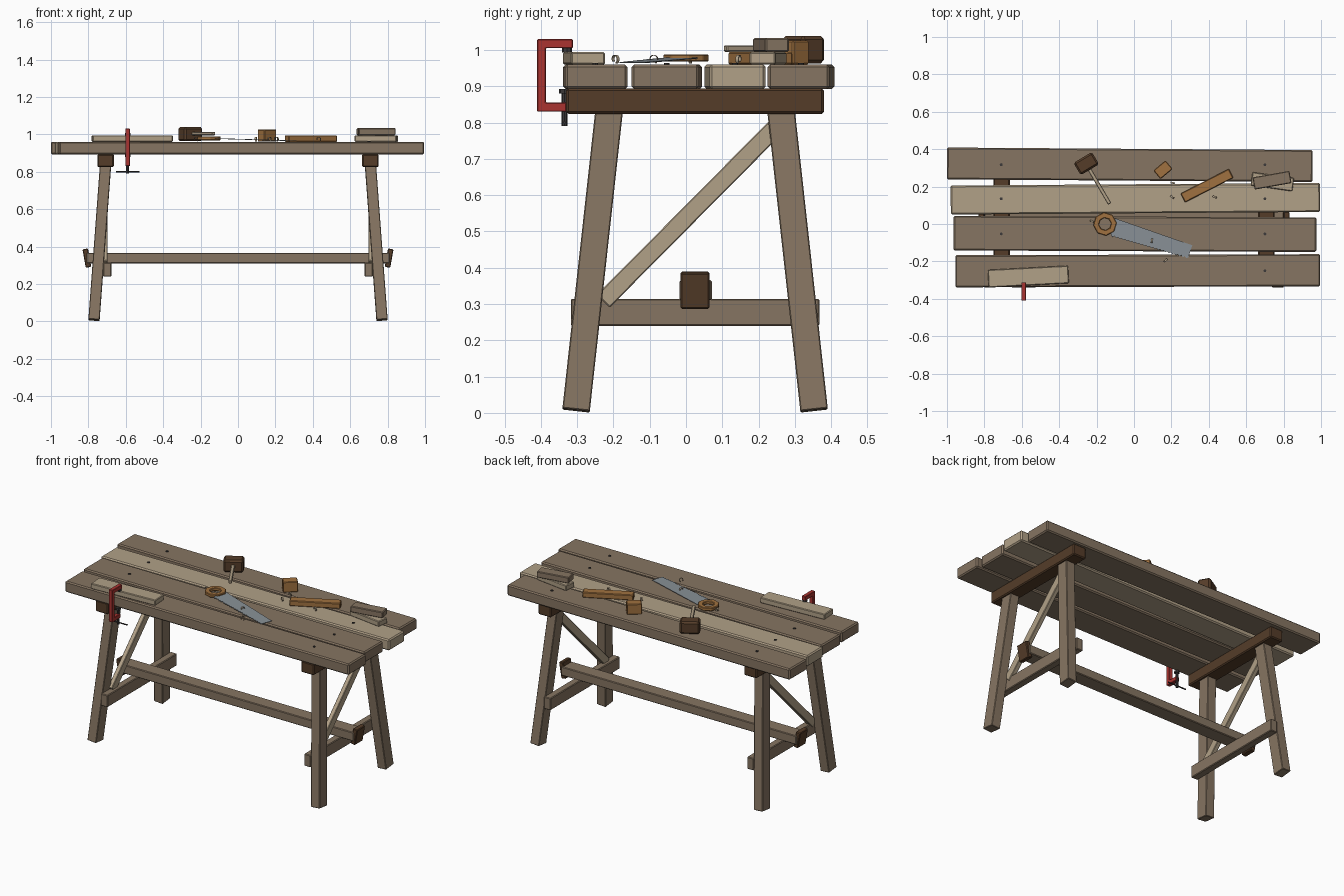
import bpy, bmesh, math
from math import radians, cos, sin, pi
from mathutils import Vector, Matrix

cube = bpy.data.objects.get("Cube")
if cube:
    bpy.data.objects.remove(cube, do_unlink=True)


def material(name, r, g, b):
    m = bpy.data.materials.new(name)
    m.use_nodes = True
    m.diffuse_color = (r, g, b, 1)
    m.node_tree.nodes["Principled BSDF"].inputs["Base Color"].default_value = (r, g, b, 1)
    return m


OAK = material("weathered brown wood", 0.24, 0.178, 0.122)
PALE = material("pale wood", 0.44, 0.355, 0.245)
DARK = material("dark wood", 0.09, 0.046, 0.022)
AMBER = material("amber wood", 0.35, 0.165, 0.05)
RED = material("red paint", 0.40, 0.034, 0.03)
STEEL = material("steel", 0.25, 0.285, 0.31)
IRON = material("dark iron", 0.045, 0.042, 0.042)


def finish(name, bm, mat, matrix=None, bevel=0):
    bmesh.ops.recalc_face_normals(bm, faces=bm.faces)
    mesh = bpy.data.meshes.new(name)
    bm.to_mesh(mesh)
    bm.free()
    mesh.materials.append(mat)
    ob = bpy.data.objects.new(name, mesh)
    bpy.context.collection.objects.link(ob)
    if matrix:
        ob.matrix_world = matrix
    if bevel:
        mod = ob.modifiers.new("chamfer", "BEVEL")
        mod.width, mod.segments = bevel, 1
    return ob


def box(name, mat, centre, size, turn=0, bevel=0.004, tilt=0):
    """Chamfered block, turned about z and tilted about y (degrees)."""
    bm = bmesh.new()
    bmesh.ops.create_cube(bm, size=1, matrix=Matrix.Diagonal((*size, 1)))
    place = (Matrix.Translation(centre) @ Matrix.Rotation(radians(turn), 4, "Z")
             @ Matrix.Rotation(radians(tilt), 4, "Y"))
    return finish(name, bm, mat, place, bevel)


def beam(name, mat, start, end, width, depth, bevel=0.003):
    """Straight timber between two points; width runs along x."""
    a, b = Vector(start), Vector(end)
    z = (b - a).normalized()
    y = z.cross(Vector((1, 0, 0))).normalized()
    x = y.cross(z)
    rot = Matrix((x, y, z)).transposed().to_4x4()
    bm = bmesh.new()
    bmesh.ops.create_cube(bm, size=1, matrix=Matrix.Diagonal((width, depth, (b - a).length, 1)))
    return finish(name, bm, mat, Matrix.Translation((a + b) / 2) @ rot, bevel)


def rod(name, mat, start, end, radius, sides=8):
    a, b = Vector(start), Vector(end)
    bm = bmesh.new()
    bmesh.ops.create_cone(bm, cap_ends=True, segments=sides, radius1=radius,
                          radius2=radius, depth=(b - a).length)
    rot = (b - a).to_track_quat("Z", "Y").to_matrix().to_4x4()
    return finish(name, bm, mat, Matrix.Translation((a + b) / 2) @ rot)


def plate(name, mat, points, thickness, matrix=None, bevel=0):
    """Flat outline in xy raised along z."""
    bm = bmesh.new()
    face = bm.faces.new([bm.verts.new((x, y, 0)) for x, y in points])
    up = bmesh.ops.extrude_face_region(bm, geom=[face])["geom"]
    verts = [v for v in up if isinstance(v, bmesh.types.BMVert)]
    bmesh.ops.translate(bm, verts=verts, vec=(0, 0, thickness))
    return finish(name, bm, mat, matrix, bevel)


# Top planks: x range, centre y, width, slight turn
TOP = 0.96
planks = [("front_plank", OAK, -0.955, 0.995, -0.25, 0.172, 0.15),
          ("inner_front_plank", OAK, -0.965, 0.975, -0.053, 0.185, -0.25),
          ("inner_back_plank", PALE, -0.98, 0.995, 0.135, 0.155, 0.4),
          ("back_plank", OAK, -1.0, 0.955, 0.317, 0.17, -0.4)]
for name, mat, x0, x1, y, width, turn in planks:
    box(name, mat, ((x0 + x1) / 2, y, TOP - 0.034), (x1 - x0, width, 0.068), turn, 0.007)
    for x in (-0.71, 0.7):
        rod(name + "_nail", IRON, (x, y, TOP - 0.01), (x, y, TOP + 0.004), 0.008)

# Trestles
MID = 0.025
for s, side in ((-1, "right"), (1, "left")):
    box(side + "_top_beam", DARK, (s * 0.708, MID, 0.859), (0.088, 0.71, 0.07), 0, 0.006)
    for f, end in ((-1, "front"), (1, "back")):
        beam(f"{side}_{end}_leg", OAK, (s * 0.77, MID + f * 0.328, 0.007),
             (s * 0.707, MID + f * 0.235, 0.85), 0.06, 0.076)
    box(side + "_low_rail", OAK, (s * 0.699, MID, 0.277), (0.045, 0.685, 0.075))
    beam(side + "_brace", PALE, (s * 0.711, -0.228, 0.308), (s * 0.711, 0.262, 0.802), 0.028, 0.05)
    box(side + "_wedge", DARK, (s * 0.808, MID, 0.338), (0.03, 0.08, 0.1), 0, 0.004, s * 10)

# Long stretcher
box("stretcher", OAK, (0, MID + 0.002, 0.338), (1.62, 0.09, 0.055))

# Clamp with its screw
CX = -0.59
frame = [(-0.41, 0.83), (-0.33, 0.83), (-0.33, 0.855), (-0.386, 0.855),
         (-0.386, 1.005), (-0.312, 1.005), (-0.312, 1.03), (-0.41, 1.03)]
stand = Matrix(((0, 0, 1, CX - 0.0125), (1, 0, 0, 0), (0, 1, 0, 0), (0, 0, 0, 1)))
plate("clamp_frame", RED, frame, 0.025, stand, 0.002)
rod("clamp_screw", IRON, (CX, -0.335, 0.79), (CX, -0.335, 0.885), 0.008)
rod("clamp_foot", IRON, (CX, -0.335, 0.88), (CX, -0.335, 0.892), 0.015)
rod("clamp_pad", IRON, (CX, -0.328, 0.993), (CX, -0.328, 1.006), 0.014)
rod("clamp_handle", IRON, (CX - 0.063, -0.335, 0.8), (CX + 0.063, -0.335, 0.8), 0.004)

# Loose timber on the bench
box("clamped_board", PALE, (-0.565, -0.281, 0.977), (0.43, 0.094, 0.034), 3)
box("small_block", AMBER, (0.155, 0.29, 0.993), (0.085, 0.06, 0.065), 40)
box("amber_board", AMBER, (0.39, 0.205, 0.977), (0.29, 0.054, 0.034), 27)
box("lower_offcut", PALE, (0.74, 0.226, 0.977), (0.225, 0.072, 0.034), -8)
box("upper_offcut", OAK, (0.738, 0.234, 1.014), (0.2, 0.066, 0.038), 10)

# Mallet
box("mallet_head", DARK, (-0.255, 0.323, 1.001), (0.115, 0.076, 0.076), 31, 0.01)
beam("mallet_handle", PALE, (-0.24, 0.295, 1.004), (-0.13, 0.108, 1.004), 0.02, 0.018)

# Saw blade: toothed lower edge, resting slightly tilted
GRIP = Vector((-0.155, 0, 0.968))
saw_axis = Matrix.Translation(GRIP) @ Matrix.Rotation(radians(-17), 4, "Z")
teeth = 22
outline = [(0.035, 0.045), (0.48, 0.028), (0.478, -0.04)]
for i in range(teeth):
    t = i / teeth
    x, y = 0.47 - 0.43 * t, -0.043 - 0.008 * t
    outline += [(x, y - 0.005), (x - 0.012, y + 0.003)]
plate("saw_blade", STEEL, outline, 0.003,
      saw_axis @ Matrix.Translation((0, 0, 0.009)) @ Matrix.Rotation(radians(1.6), 4, "Y"))

# Saw grip: eight-sided ring
bm = bmesh.new()
rings = []
for radius, z in ((0.063, 0), (0.063, 0.02), (0.033, 0.02), (0.033, 0)):
    rings.append([bm.verts.new((radius * cos((k + 0.5) * pi / 4), radius * sin((k + 0.5) * pi / 4), z))
                  for k in range(8)])
for r in range(4):
    a, b = rings[r], rings[(r + 1) % 4]
    for k in range(8):
        n = (k + 1) % 8
        bm.faces.new((a[k], a[n], b[n], b[k]))
finish("saw_grip", bm, AMBER, saw_axis, 0.003)


def shaving(x, y, turn, radius=0.014, width=0.009):
    """Curled ribbon standing on its edge."""
    bm = bmesh.new()
    rows = []
    for k in range(11):
        a = radians(-60 + 28 * k)
        r = radius * (1 - 0.03 * k)
        rows.append([bm.verts.new((r * cos(a), w, r * sin(a))) for w in (-width / 2, width / 2)])
    for p, q in zip(rows, rows[1:]):
        bm.faces.new((p[0], p[1], q[1], q[0]))
    ob = finish("wood_shaving", bm, PALE, Matrix.Translation((x, y, TOP + radius + 0.001))
                @ Matrix.Rotation(radians(turn), 4, "Z"))
    ob.modifiers.new("thickness", "SOLIDIFY").thickness = 0.002


for x, y, turn in ((-0.225, 0.015, -20), (0.095, -0.09, 80), (0.168, -0.195, 40),
                   (0.203, 0.145, -40), (0.43, 0.145, -20), (0.205, 0.22, -15)):
    shaving(x, y, turn)
